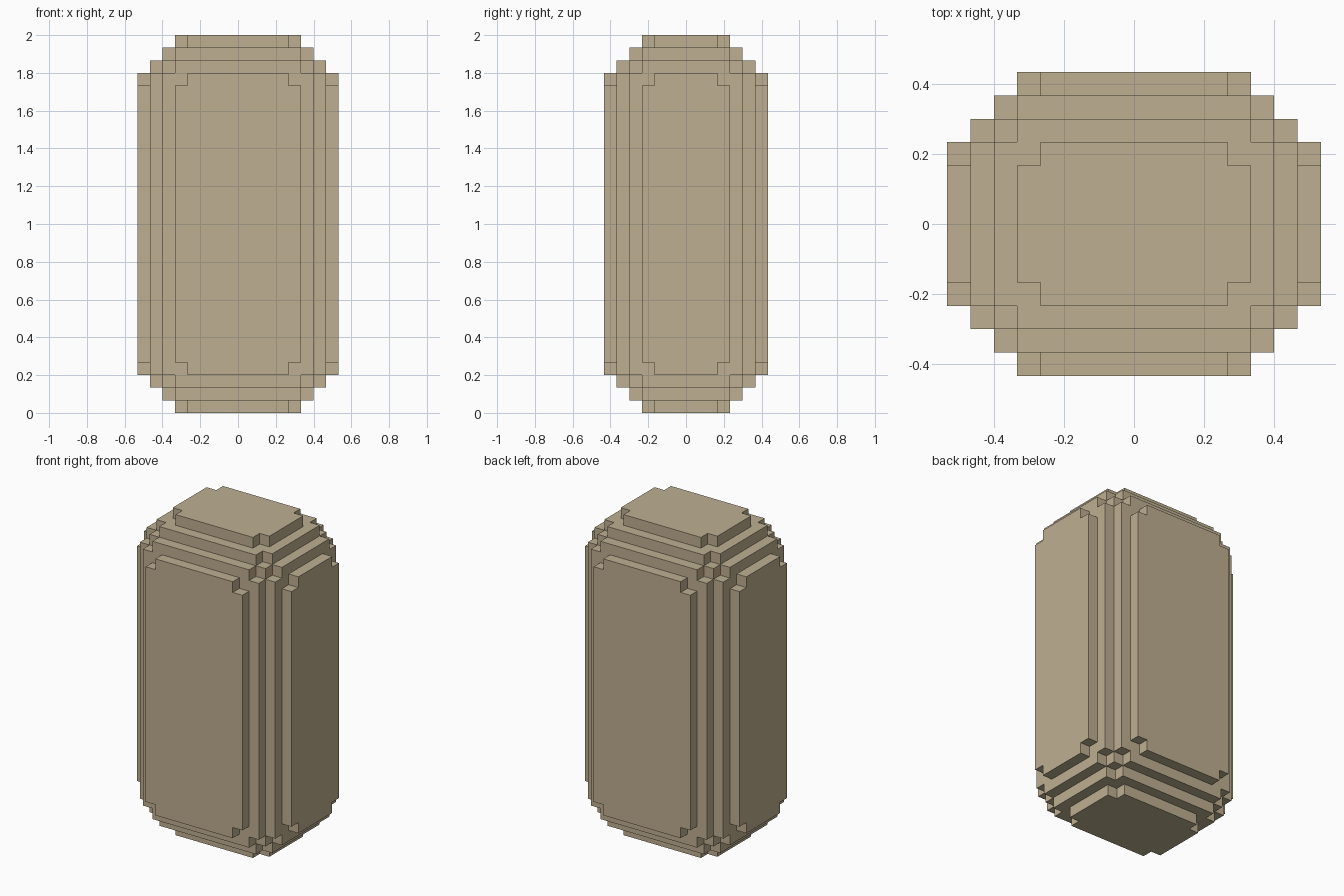
import bpy
import bmesh
from itertools import permutations, product
from mathutils import Vector

if "Cube" in bpy.data.objects:
    bpy.data.objects.remove(bpy.data.objects["Cube"], do_unlink=True)

STEP = 1 / 15                 # height of one stair step
SIZE = (16, 13, 30)           # block size in steps
# The block is the union of boxes inset by these steps per axis
INSETS = {*permutations((0, 3, 4)), *permutations((1, 2, 3)), (2, 2, 2)}

# Uneven grid: fine steps at the borders, one long span in the middle
cuts = [[*range(5), *range(n - 4, n + 1)] for n in SIZE]
COUNT = len(cuts[0]) - 1


def filled(cell):
    """True where a grid cell lies inside the stepped block."""
    if min(cell) < 0 or max(cell) >= COUNT:
        return False
    depth = [min(c, COUNT - 1 - c) for c in cell]
    return any(all(d >= i for d, i in zip(depth, inset)) for inset in INSETS)


def point(corner):
    """Grid corner to model space, centred and standing on the ground."""
    x, y, z = (cuts[a][corner[a]] for a in range(3))
    return Vector((x - SIZE[0] / 2, y - SIZE[1] / 2, z)) * STEP


# Stepped shell: one quad wherever a filled cell meets an empty one
bm = bmesh.new()
for cell in product(range(COUNT), repeat=3):
    if not filled(cell):
        continue
    for axis, side in product(range(3), (0, 1)):
        neighbour = list(cell)
        neighbour[axis] += 2 * side - 1
        if filled(neighbour):
            continue
        u, v = (axis + 1) % 3, (axis + 2) % 3
        quad = []
        for du, dv in ((0, 0), (1, 0), (1, 1), (0, 1)):
            corner = list(cell)
            corner[axis] += side
            corner[u] += du
            corner[v] += dv
            quad.append(bm.verts.new(point(corner)))
        bm.faces.new(quad if side else quad[::-1])
bmesh.ops.remove_doubles(bm, verts=bm.verts, dist=STEP / 100)

mesh = bpy.data.meshes.new("stepped_block")
bm.to_mesh(mesh)
bm.free()
block = bpy.data.objects.new("stepped_block", mesh)
bpy.context.collection.objects.link(block)

# Sand colour
sand = bpy.data.materials.new("sand")
sand.use_nodes = True
colour = (0.515, 0.429, 0.283, 1)
sand.diffuse_color = colour
sand.node_tree.nodes["Principled BSDF"].inputs["Base Color"].default_value = colour
mesh.materials.append(sand)
